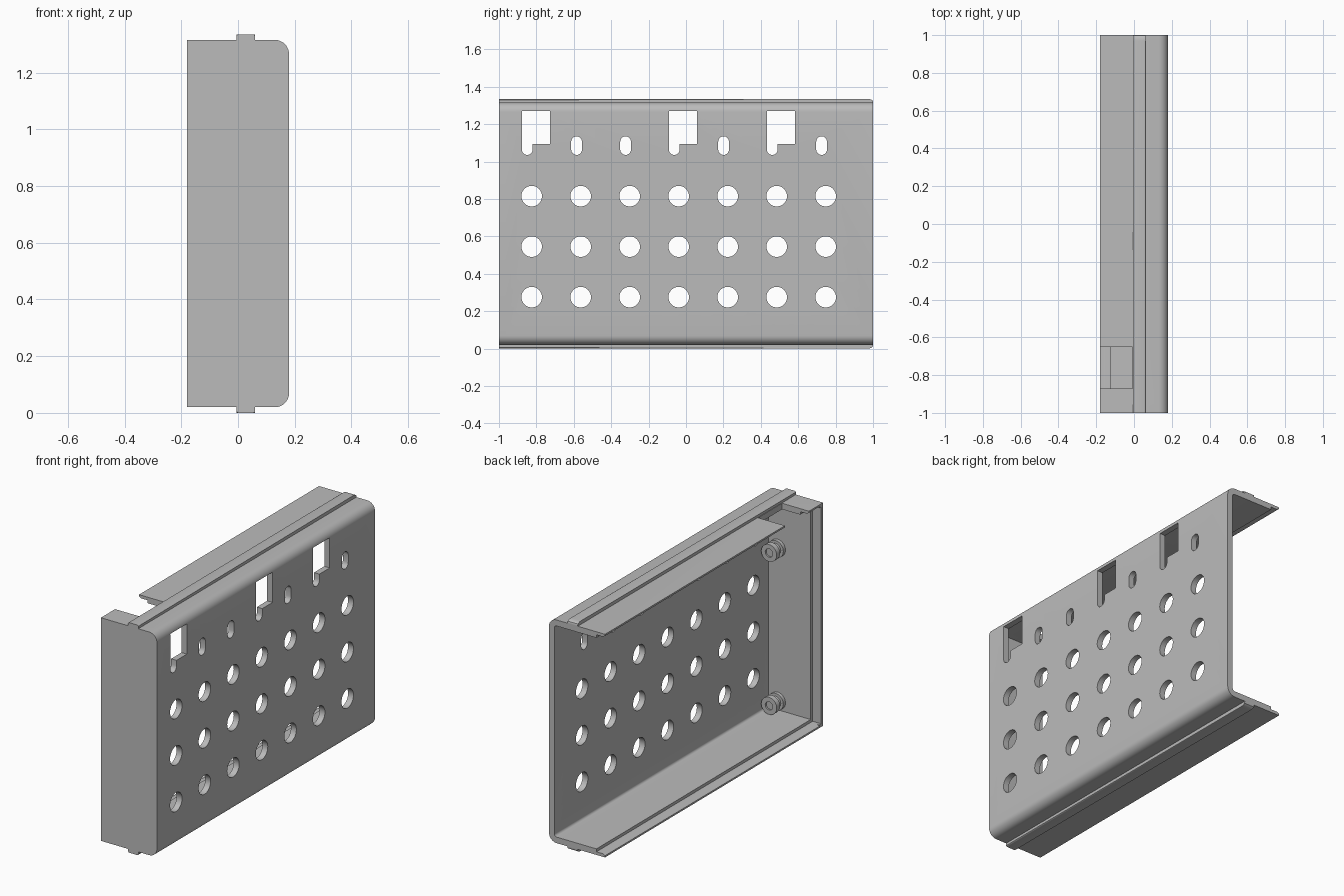
import bpy, bmesh
from math import sin, cos, pi, radians
from mathutils import Vector

old = bpy.data.objects.get("Cube")
if old:
    bpy.data.objects.remove(old, do_unlink=True)

grey = bpy.data.materials.new("plain grey")
grey.use_nodes = True
grey.diffuse_color = (0.5, 0.5, 0.5, 1)
grey.node_tree.nodes["Principled BSDF"].inputs["Base Color"].default_value = (0.5, 0.5, 0.5, 1)

HEIGHT = 1.335
SKIN = 0.035          # sheet thickness
WALL_IN = -1 + SKIN   # inner face of the end wall


def arc(cx, cy, r, start, end, n=8):
    return [(cx + r * cos(radians(start + (end - start) * i / n)),
             cy + r * sin(radians(start + (end - start) * i / n))) for i in range(n + 1)]


def mirrored(half):
    return half + [(x, HEIGHT - z) for x, z in reversed(half)]


def add_prism(bm, pts, axis, lo, hi):
    """Extrude a 2D outline along x or y."""
    def place(p, d):
        return (d, p[0], p[1]) if axis == "x" else (p[0], d, p[1])
    a = [bm.verts.new(place(p, lo)) for p in pts]
    b = [bm.verts.new(place(p, hi)) for p in pts]
    bm.faces.new(a)
    bm.faces.new(b)
    for i in range(len(pts)):
        j = (i + 1) % len(pts)
        bm.faces.new((a[i], a[j], b[j], b[i]))


def box(y0, y1, z0, z1):
    return [(y0, z0), (y1, z0), (y1, z1), (y0, z1)]


def finish(name, bm):
    bmesh.ops.recalc_face_normals(bm, faces=bm.faces[:])
    me = bpy.data.meshes.new(name)
    bm.to_mesh(me)
    bm.free()
    ob = bpy.data.objects.new(name, me)
    bpy.context.collection.objects.link(ob)
    me.materials.append(grey)
    return ob


def select(ob):
    bpy.ops.object.select_all(action="DESELECT")
    ob.select_set(True)
    bpy.context.view_layer.objects.active = ob


def smooth(ob):
    select(ob)
    bpy.ops.object.shade_smooth_by_angle(angle=radians(30))


def cut(ob, bm):
    cutter = finish("cutter", bm)
    cutter.hide_render = True
    mod = ob.modifiers.new("cut", "BOOLEAN")
    mod.operation = "DIFFERENCE"
    mod.solver = "EXACT"
    mod.object = cutter
    select(ob)
    bpy.ops.object.modifier_apply(modifier=mod.name)
    bpy.data.objects.remove(cutter, do_unlink=True)


# Channel: side panel with two flanges, lips thinned at their free edges
outer = mirrored([(-0.18, 0.02)] + arc(0.13, 0.07, 0.05, -90, 0))
inner = mirrored([(-0.18, 0.03), (-0.165, 0.038), (-0.125, 0.038), (-0.125, 0.055)]
                 + arc(0.13, 0.07, 0.015, -90, 0))
bm = bmesh.new()
add_prism(bm, outer + inner[::-1], "y", WALL_IN, 1)
channel = finish("channel_panel", bm)

# Perforations in the panel
bm = bmesh.new()
for col in range(7):
    y = -0.825 + 0.262 * col
    for z in (0.275, 0.545, 0.815):
        add_prism(bm, arc(y, z, 0.055, 0, 360, 32)[:-1], "x", 0.1, 0.25)
    if col in (0, 3, 5):
        # Keyed window with a rounded slot below
        left = y - 0.053
        window = arc(left + 0.029, 1.064, 0.029, 180, 360)
        window += [(left + 0.058, 1.095), (left + 0.152, 1.095), (left + 0.152, 1.27), (left, 1.27)]
        add_prism(bm, window, "x", 0.1, 0.25)
    else:
        yc = y - 0.022
        slot = arc(yc, 1.064, 0.029, 180, 360) + arc(yc, 1.106, 0.029, 0, 180)
        add_prism(bm, slot, "x", 0.1, 0.25)
cut(channel, bm)

# Notch in the top flange
bm = bmesh.new()
add_prism(bm, box(-0.87, -0.65, 1.2, 1.31) [:2] + [(-0.65, 1.4), (-0.87, 1.4)], "x", -0.3, -0.008)
cut(channel, bm)
smooth(channel)

# End wall with a rebated free edge
bm = bmesh.new()
add_prism(bm, outer, "y", -1, WALL_IN)
wall = finish("end_wall", bm)
bm = bmesh.new()
add_prism(bm, box(-0.983, -0.9, 0.038, HEIGHT - 0.038), "x", -0.3, -0.125)
cut(wall, bm)
smooth(wall)

# Guide ribs along both flanges, rounded at the open end
for name, base, tip in (("bottom_rib", 0.02, 0), ("top_rib", HEIGHT - 0.02, HEIGHT)):
    d = tip - base
    side = [(-1, base), (1, base)]
    side += [(0.97 + 0.03 * cos(t * pi / 8), base + d * (0.3 + 0.7 * sin(t * pi / 8))) for t in range(5)]
    side += [(-1, tip)]
    bm = bmesh.new()
    add_prism(bm, side, "x", -0.005, 0.06)
    edges = [e for e in bm.edges if all(abs(v.co.z - tip) < 1e-5 for v in e.verts)
             and abs(e.verts[0].co.y - e.verts[1].co.y) > 1]
    bmesh.ops.bevel(bm, geom=edges, offset=0.006, segments=2, affect="EDGES", profile=0.5)
    smooth(finish(name, bm))

# Flanged pins on the inside of the end wall, turned from a profile
PIN = [(0, 0), (0.05, 0), (0.05, 0.02), (0.034, 0.02), (0.034, 0.05),
       (0.05, 0.05), (0.05, 0.08), (0.024, 0.08), (0.024, 0.07), (0, 0.07)]
for name, z in (("lower_pin", 0.108), ("upper_pin", 0.995)):
    bm = bmesh.new()
    verts = [bm.verts.new((0.087 + r, WALL_IN + h, z)) for r, h in PIN]
    edges = [bm.edges.new(pair) for pair in zip(verts, verts[1:])]
    bmesh.ops.spin(bm, geom=verts + edges, cent=Vector((0.087, 0, z)), axis=Vector((0, 1, 0)),
                   angle=2 * pi, steps=28, use_merge=True)
    bmesh.ops.remove_doubles(bm, verts=bm.verts[:], dist=1e-5)
    smooth(finish(name, bm))
